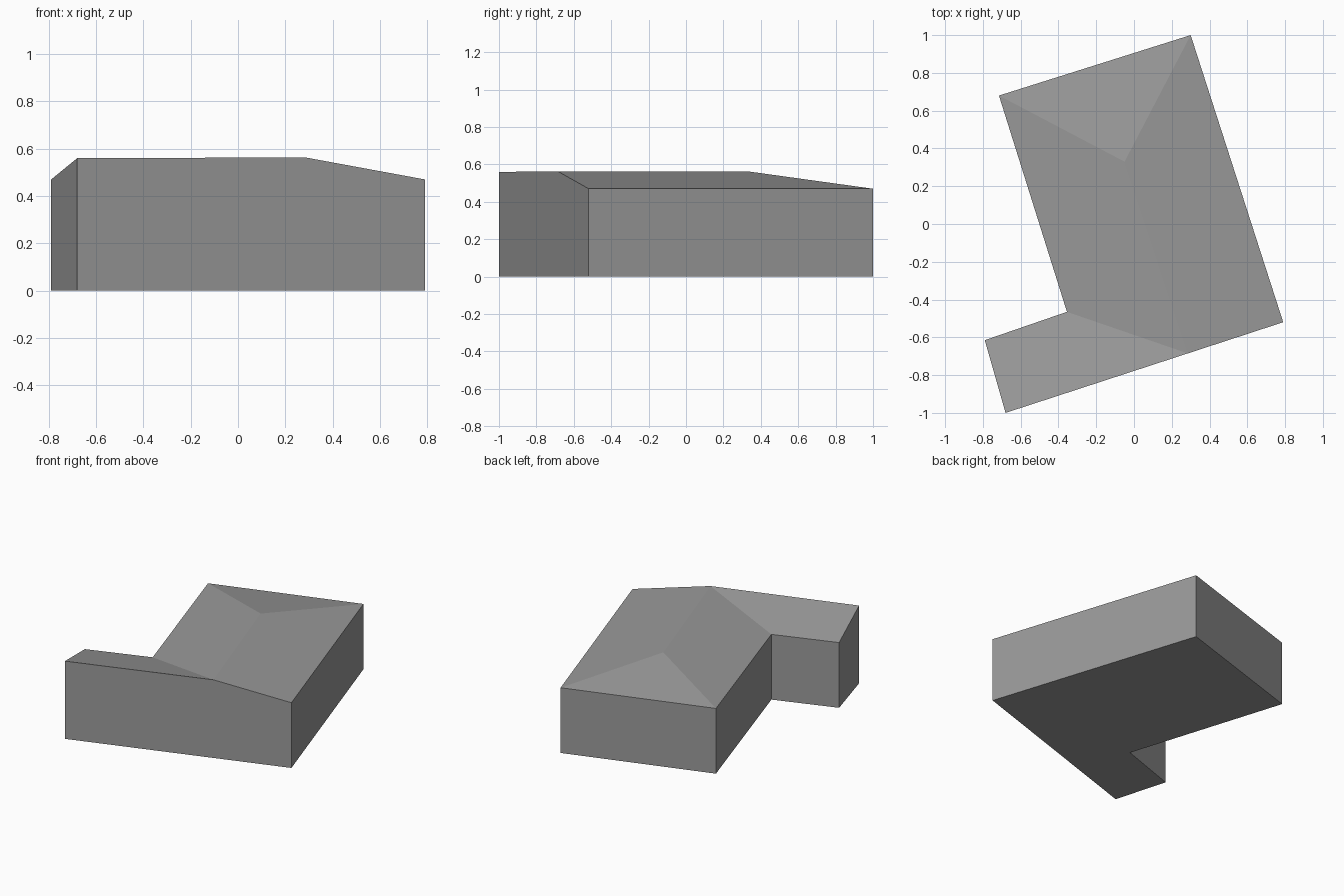
import bpy
import bmesh

cube = bpy.data.objects.get("Cube")
if cube:
    bpy.data.objects.remove(cube, do_unlink=True)

EAVE, RIDGE = 0.47, 0.563

# Footprint corners, counter-clockwise, with the wall height at each
corners = {
    "back_left": (0.30, 1.0, EAVE),
    "back_right": (-0.715, 0.68, EAVE),
    "inner": (-0.355, -0.465, EAVE),
    "wing_back": (-0.79, -0.615, EAVE),
    "wing_front": (-0.68, -1.0, 0.56),
    "gable": (0.285, -0.685, RIDGE),
    "front_left": (0.79, -0.52, EAVE),
}
hip_peak = (-0.05, 0.33, RIDGE)

grey = bpy.data.materials.new("plain grey")
grey.use_nodes = True
colour = (0.32, 0.32, 0.32, 1)
grey.diffuse_color = colour
grey.node_tree.nodes["Principled BSDF"].inputs["Base Color"].default_value = colour


def make_object(name, bm):
    bmesh.ops.recalc_face_normals(bm, faces=bm.faces)
    mesh = bpy.data.meshes.new(name)
    bm.to_mesh(mesh)
    bm.free()
    mesh.materials.append(grey)
    obj = bpy.data.objects.new(name, mesh)
    bpy.context.collection.objects.link(obj)
    return obj


# Closed building: floor, walls and hipped roof with a lean-to wing
bm = bmesh.new()
top = {key: bm.verts.new(p) for key, p in corners.items()}
base = {key: bm.verts.new((p[0], p[1], 0)) for key, p in corners.items()}
top["peak"] = bm.verts.new(hip_peak)

names = list(corners)
for a, b in zip(names, names[1:] + names[:1]):
    bm.faces.new((base[a], base[b], top[b], top[a]))
bm.faces.new([base[n] for n in reversed(names)])

roof_slopes = [
    ("back_left", "back_right", "peak"),
    ("back_right", "inner", "gable", "peak"),
    ("inner", "wing_back", "wing_front", "gable"),
    ("gable", "front_left", "back_left", "peak"),
]
for slope in roof_slopes:
    bm.faces.new([top[n] for n in slope])
make_object("building", bm)
